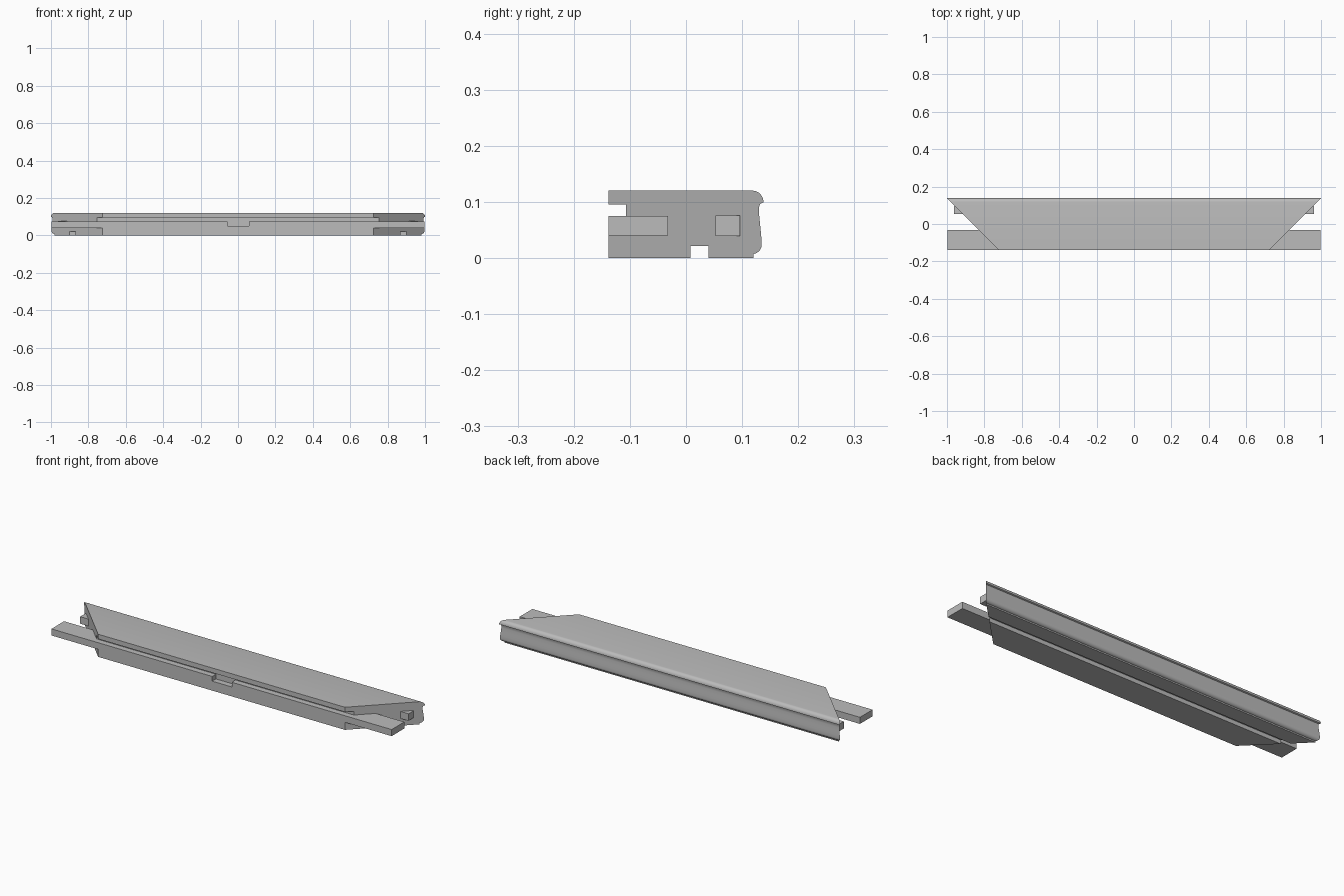
import bpy, bmesh, math

cube = bpy.data.objects.get("Cube")
if cube:
    bpy.data.objects.remove(cube, do_unlink=True)

grey = bpy.data.materials.new("Plain grey")
grey.use_nodes = True
colour = (0.5, 0.5, 0.5, 1)
grey.diffuse_color = colour
grey.node_tree.nodes["Principled BSDF"].inputs["Base Color"].default_value = colour


def mitre(y):
    """Half length of the rail at depth y (45 degree ends)."""
    return 0.862 + y


def extrude_section(name, section, start, end):
    """Sweep a (y, z) section along x; start and end give x for each y."""
    bm = bmesh.new()
    rings = [[bm.verts.new((f(y), y, z)) for y, z in section] for f in (start, end)]
    n = len(section)
    for i in range(n):
        j = (i + 1) % n
        bm.faces.new((rings[0][i], rings[0][j], rings[1][j], rings[1][i]))
    for ring in rings:
        bm.faces.new(ring)
    bmesh.ops.recalc_face_normals(bm, faces=bm.faces)
    mesh = bpy.data.meshes.new(name)
    bm.to_mesh(mesh)
    bm.free()
    mesh.materials.append(grey)
    obj = bpy.data.objects.new(name, mesh)
    bpy.context.collection.objects.link(obj)
    return obj


def rect(y0, y1, z0, z1):
    return [(y0, z0), (y1, z0), (y1, z1), (y0, z1)]


def arc(cy, cz, r, a0, a1, steps):
    angles = [math.radians(a0 + (a1 - a0) * i / steps) for i in range(steps + 1)]
    return [(cy + r * math.cos(a), cz + r * math.sin(a)) for a in angles]


# Rail: bottom groove, moulded back edge and front slot
section = [(-0.138, 0), (0.008, 0), (0.008, 0.021), (0.04, 0.021), (0.04, 0),
           (0.12, 0), (0.12, 0.007)]
section += arc(0.118, 0.024, 0.017, -75, 0, 6)
section += [(0.134, 0.04), (0.132, 0.06), (0.130, 0.08), (0.130, 0.09),
            (0.132, 0.096), (0.138, 0.099)]
section += arc(0.118, 0.1, 0.02, 8, 90, 7)
section += [(-0.138, 0.12), (-0.138, 0.095), (-0.107, 0.095),
            (-0.107, 0.075), (-0.138, 0.075)]
rail = extrude_section("mitred_rail", section, lambda y: -mitre(y), mitre)

# Small notch in the middle of the front lip
cutter = extrude_section("notch_cutter", rect(-0.16, -0.107, 0.05, 0.085),
                         lambda y: -0.055, lambda y: 0.06)
cutter.hide_render = True
cut = rail.modifiers.new("Notch", 'BOOLEAN')
cut.object = cutter
cut.solver = 'EXACT'
bpy.context.view_layer.objects.active = rail
rail.select_set(True)
bpy.ops.object.modifier_apply(modifier="Notch")
bpy.data.objects.remove(cutter, do_unlink=True)
bpy.ops.object.shade_smooth_by_angle(angle=math.radians(30))

# Tongues and square pegs standing out of both mitred ends
for side, s in (("left", 1), ("right", -1)):
    extrude_section(side + "_tongue", rect(-0.138, -0.032, 0.04, 0.075),
                    lambda y: s * mitre(y), lambda y: s * 0.998)
    extrude_section(side + "_peg", rect(0.053, 0.096, 0.039, 0.076),
                    lambda y: s * (mitre(y) - 0.01), lambda y: s * 0.963)
